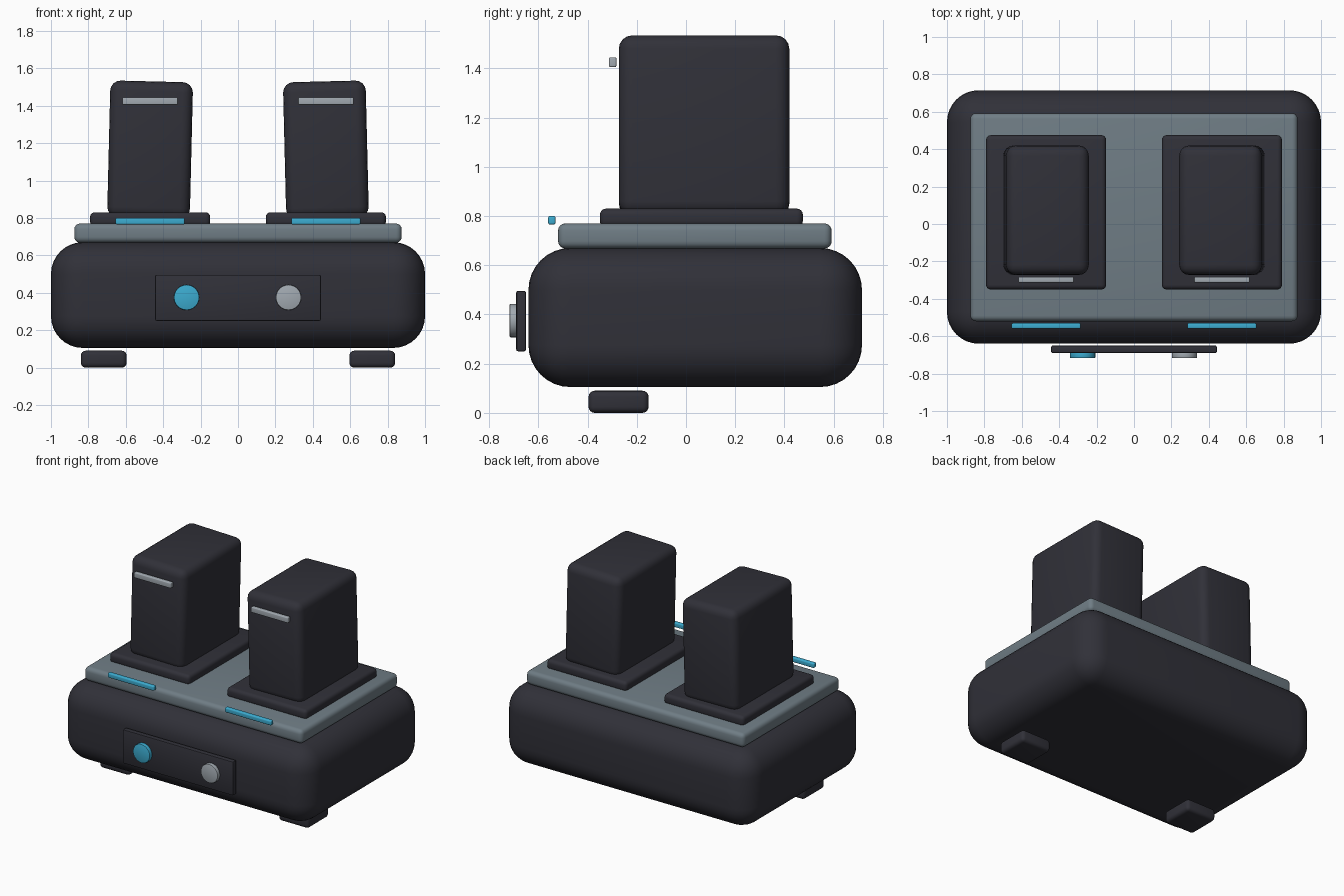
import bpy
import math

cube = bpy.data.objects.get("Cube")
if cube:
    bpy.data.objects.remove(cube, do_unlink=True)


def material(name, rgb):
    mat = bpy.data.materials.new(name)
    mat.use_nodes = True
    mat.diffuse_color = (*rgb, 1)
    mat.node_tree.nodes["Principled BSDF"].inputs["Base Color"].default_value = (*rgb, 1)
    return mat


charcoal = material("charcoal", (0.03, 0.03, 0.04))
slate = material("slate grey", (0.16, 0.205, 0.235))
silver = material("silver grey", (0.36, 0.40, 0.44))
cyan = material("cyan", (0.045, 0.41, 0.63))


def finish(obj, name, mat, bevel, segments):
    """Name, colour, bevel and smooth one part."""
    obj.name = obj.data.name = name
    obj.data.materials.append(mat)
    bpy.ops.object.transform_apply(location=False, rotation=False, scale=True)
    mod = obj.modifiers.new("rounded edges", 'BEVEL')
    mod.width = bevel
    mod.segments = segments
    mod.limit_method = 'ANGLE'
    bpy.ops.object.modifier_apply(modifier=mod.name)
    bpy.ops.object.shade_smooth_by_angle(angle=math.radians(35))
    return obj


def box(name, x, y, z, mat, bevel, segments=4, lean=0):
    """Rounded box spanning the given (low, high) ranges."""
    spans = (x, y, z)
    bpy.ops.mesh.primitive_cube_add(size=1, location=[(a + b) / 2 for a, b in spans])
    obj = bpy.context.object
    obj.scale = [b - a for a, b in spans]
    finish(obj, name, mat, bevel, segments)
    obj.rotation_euler.y = lean
    return obj


def button(name, x, mat):
    bpy.ops.mesh.primitive_cylinder_add(
        vertices=24, radius=0.068, depth=0.037,
        location=(x, -0.698, 0.375), rotation=(math.pi / 2, 0, 0))
    finish(bpy.context.object, name, mat, 0.004, 2)


# Housing and top deck
box("housing", (-1, 1), (-0.64, 0.715), (0.105, 0.67), charcoal, 0.17, 8)
box("top_deck", (-0.875, 0.875), (-0.52, 0.592), (0.668, 0.77), slate, 0.03)

# Front control panel with two buttons
box("control_panel", (-0.443, 0.443), (-0.69, -0.65), (0.25, 0.496), charcoal, 0.008, 2)
button("right_button", -0.275, cyan)
button("left_button", 0.27, silver)

# Paired bays, leaning slightly towards the middle
for side, s in (("right", -1), ("left", 1)):
    def paired(part, centre, width, y, z, mat, bevel, lean=0):
        x = (s * centre - width / 2, s * centre + width / 2)
        return box(side + "_" + part, x, y, z, mat, bevel, lean=-s * lean)

    paired("socket", 0.47, 0.642, (-0.35, 0.475), (0.755, 0.83), charcoal, 0.025)
    paired("battery", 0.47, 0.442, (-0.273, 0.42), (0.8, 1.53), charcoal, 0.055,
           math.radians(1.4))
    paired("battery_strip", 0.47, 0.296, (-0.313, -0.283), (1.405, 1.445), silver, 0.006)
    paired("status_light", 0.47, 0.37, (-0.56, -0.53), (0.765, 0.8), cyan, 0.008)
    paired("foot", 0.718, 0.244, (-0.396, -0.152), (0, 0.09), charcoal, 0.025)
